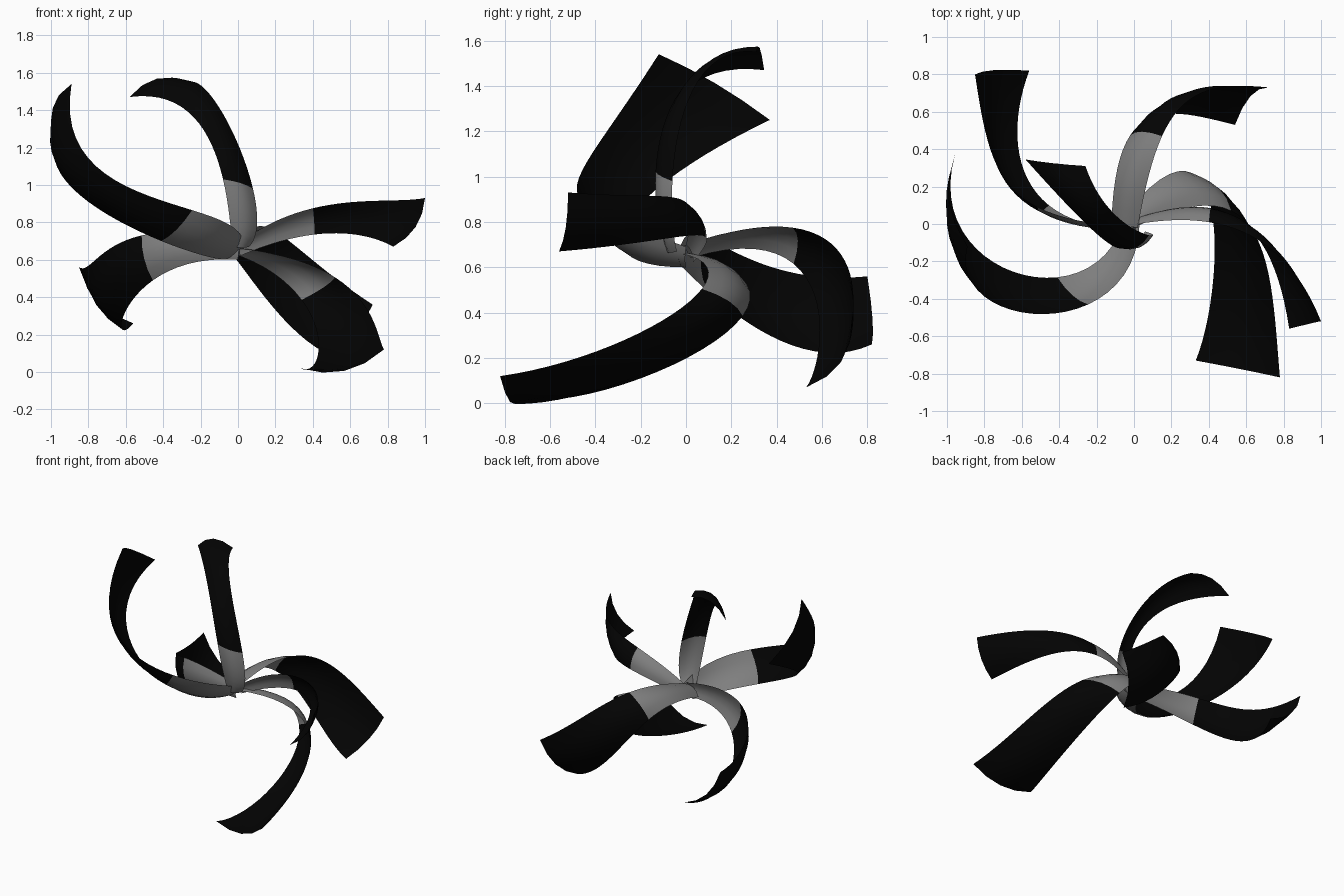
import bpy, bmesh
from mathutils import Vector

if "Cube" in bpy.data.objects:
    bpy.data.objects.remove(bpy.data.objects["Cube"])


def material(name, rgb):
    m = bpy.data.materials.new(name)
    m.diffuse_color = (*rgb, 1)
    m.use_nodes = True
    m.node_tree.nodes["Principled BSDF"].inputs["Base Color"].default_value = m.diffuse_color
    return m


GREY = material("inner grey", (0.21, 0.21, 0.21))
BLACK = material("outer black", (0.001, 0.001, 0.001))
LONG, WIDE = 24, 4     # rows along, strips across


def along(p, t):
    """Cubic curve passing through four points at t = 0, 1/3, 2/3, 1."""
    k = [0, 1 / 3, 2 / 3, 1]
    out = Vector((0, 0, 0))
    for i in range(4):
        w = 1.0
        for j in range(4):
            if j != i:
                w *= (t - k[j]) / (k[i] - k[j])
        out += Vector(p[i]) * w
    return out


def blade(name, edge_a, edge_b, bulge=0.14):
    """Curling, arched ribbon between two edge curves; inner third is grey."""
    def mid(t):
        return (along(edge_a, t) + along(edge_b, t)) / 2

    def normal(t):
        tangent = mid(t + 0.01) - mid(t - 0.01)
        return tangent.cross(along(edge_b, t) - along(edge_a, t)).normalized()

    # the arch points to the outside of the curl
    bow = mid(0.6) - mid(0.2).lerp(mid(1.0), 0.5)
    side = 1 if normal(0.6).dot(bow) > 0 else -1
    bm = bmesh.new()
    rows = []
    for i in range(LONG + 1):
        t = i / LONG
        a, b = along(edge_a, t), along(edge_b, t)
        n = normal(t) * side * bulge * (b - a).length
        rows.append([bm.verts.new(a.lerp(b, j / WIDE) + n * 4 * (j / WIDE) * (1 - j / WIDE))
                     for j in range(WIDE + 1)])
    for i in range(LONG):
        for j in range(WIDE):
            quad = [rows[i][j], rows[i + 1][j], rows[i + 1][j + 1], rows[i][j + 1]]
            f = bm.faces.new(quad if side > 0 else quad[::-1])
            f.smooth = True
            f.material_index = 0 if i < LONG // 3 else 1
    me = bpy.data.meshes.new(name)
    bm.to_mesh(me)
    bm.free()
    me.materials.append(GREY)
    me.materials.append(BLACK)
    bpy.context.collection.objects.link(bpy.data.objects.new(name, me))


# each blade: two edges from the hub, past the colour break, to the tip
blade("back_left_blade",
      [(.01, -.02, .70), (-.515, .09, .73), (-.75, .35, .61), (-.85, .80, .56)],
      [(.0, -.02, .60), (-.455, .10, .49), (-.62, .42, .275), (-.56, .82, .26)])
blade("upright_blade",
      [(.06, -.04, .67), (.08, -.06, .98), (-.08, .03, 1.38), (-.26, .31, 1.55)],
      [(-.03, -.08, .67), (-.08, -.13, 1.03), (-.235, -.02, 1.36), (-.58, .345, 1.47)], 0.18)
blade("front_left_blade",
      [(.03, -.0, .69), (-.245, -.43, .865), (-.71, -.44, 1.06), (-.89, -.12, 1.54)],
      [(-.06, .0, .60), (-.41, -.285, .70), (-.845, -.13, .945), (-.957, .37, 1.25)], 0.12)
blade("back_right_blade",
      [(.02, -.02, .69), (.15, .47, .775), (.36, .70, .63), (.72, .73, .36)],
      [(-.12, .02, .64), (-.02, .475, .615), (.21, .59, .32), (.54, .53, .07)], 0.16)
blade("right_blade",
      [(.02, .0, .70), (.40, .01, .875), (.74, -.14, .915), (1.0, -.52, .93)],
      [(.01, .03, .62), (.41, .085, .735), (.68, -.1, .725), (.83, -.56, .67)])
blade("front_right_blade",
      [(-.05, .05, .64), (.34, .25, .385), (.43, -.2, .11), (.33, -.73, .02)],
      [(.0, -.02, .66), (.52, .07, .505), (.72, -.27, .28), (.78, -.82, .12)])
